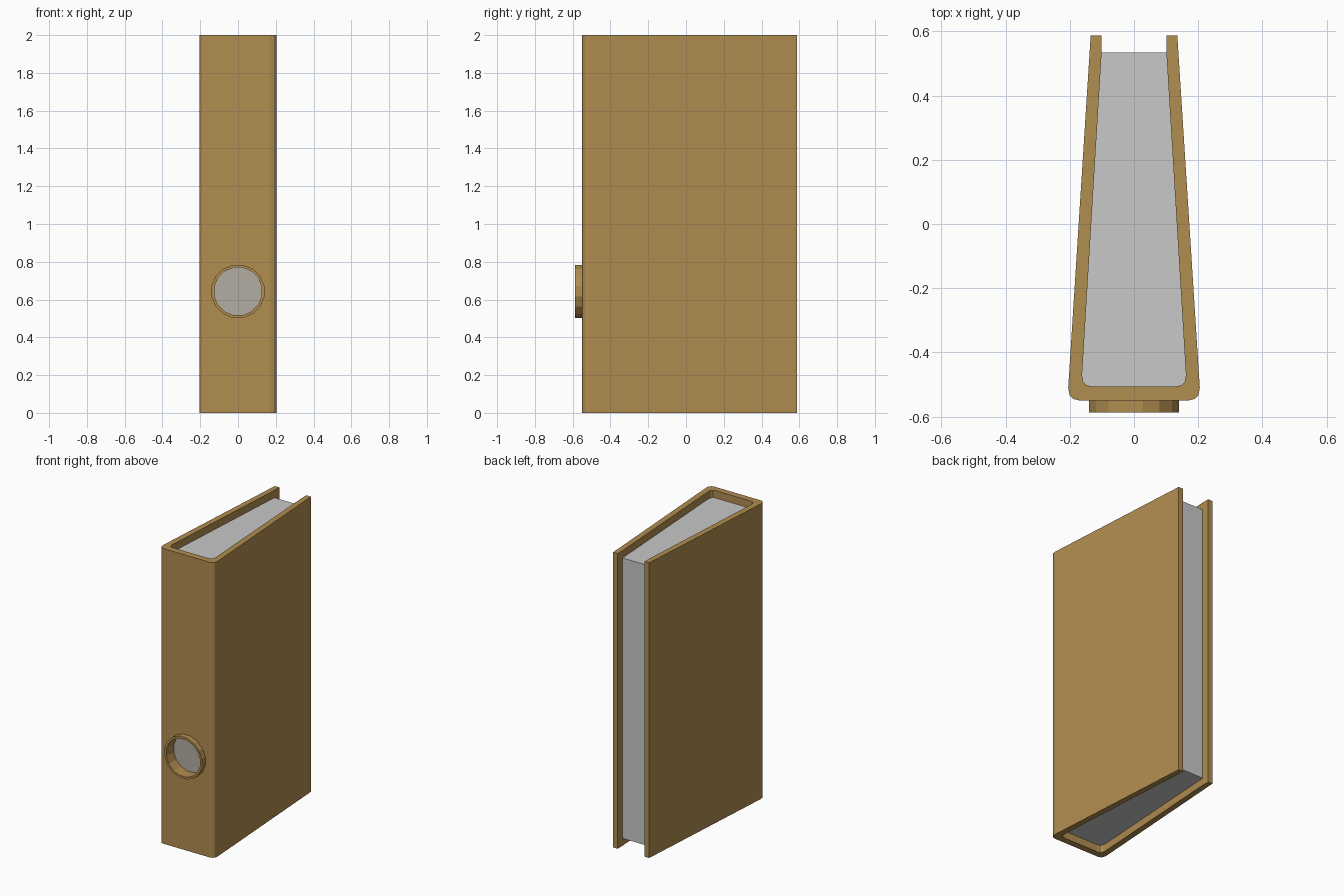
import bpy, bmesh, math

if "Cube" in bpy.data.objects:
    bpy.data.objects.remove(bpy.data.objects["Cube"])

def material(name, col):
    m = bpy.data.materials.new(name)
    m.diffuse_color = (*col, 1)
    m.use_nodes = True
    m.node_tree.nodes["Principled BSDF"].inputs["Base Color"].default_value = m.diffuse_color
    return m

TAN = material("tan board", (0.434, 0.266, 0.080))
GREY = material("paper grey", (0.578, 0.578, 0.578))
WARM = material("warm grey", (0.456, 0.420, 0.365))

def add_object(name, bm, mat):
    bmesh.ops.recalc_face_normals(bm, faces=bm.faces[:])
    me = bpy.data.meshes.new(name)
    bm.to_mesh(me)
    bm.free()
    me.materials.append(mat)
    ob = bpy.data.objects.new(name, me)
    bpy.context.collection.objects.link(ob)
    return ob

def prism(name, outline, z0, z1, mat):
    """Extrude an xy outline upwards."""
    bm = bmesh.new()
    face = bm.faces.new([bm.verts.new((x, y, z0)) for x, y in outline])
    top = bmesh.ops.extrude_face_region(bm, geom=[face])["geom"]
    bmesh.ops.translate(bm, vec=(0, 0, z1 - z0),
                        verts=[v for v in top if isinstance(v, bmesh.types.BMVert)])
    return add_object(name, bm, mat)

def mirrored(half):
    """Right half (back to front) plus its mirror image."""
    return half + [(-x, y) for x, y in reversed(half)]

SIDES, CZ = 16, 0.643

def circle(r):
    return [(r * math.cos((i + 0.5) * 2 * math.pi / SIDES),
             CZ + r * math.sin((i + 0.5) * 2 * math.pi / SIDES)) for i in range(SIDES)]

def tube(name, r_out, r_in, y0, y1, mat):
    """Ring along y; r_in = 0 gives a solid disc."""
    bm = bmesh.new()
    def loop(r, y):
        return [bm.verts.new((x, y, z)) for x, z in circle(r)]
    loops = [loop(r_out, y0), loop(r_out, y1)]
    if r_in:
        loops += [loop(r_in, y1), loop(r_in, y0)]
        pairs = [(0, 1), (1, 2), (2, 3), (3, 0)]
    else:
        pairs = [(0, 1)]
        bm.faces.new(loops[0])
        bm.faces.new(loops[1])
    for a, b in pairs:
        for i in range(SIDES):
            j = (i + 1) % SIDES
            bm.faces.new((loops[a][i], loops[a][j], loops[b][j], loops[b][i]))
    return add_object(name, bm, mat)

# Cover: tapered U profile with rounded spine corners
outer = [(0.135, 0.587), (0.205, -0.51), (0.201, -0.533), (0.19, -0.545), (0.17, -0.55)]
inner = [(0.101, 0.587), (0.101, 0.535), (0.162, -0.472), (0.158, -0.492),
         (0.149, -0.502), (0.13, -0.506)]
cover = prism("cover", mirrored(outer) + mirrored(inner)[::-1], 0, 2, TAN)

# Round finger hole through the spine
cutter = tube("hole_cutter", 0.128, 0, -0.7, -0.4, TAN)
cutter.hide_render = True
cutter.hide_viewport = True
hole = cover.modifiers.new("finger hole", "BOOLEAN")
hole.operation = "DIFFERENCE"
hole.solver = "EXACT"
hole.object = cutter

# Raised ring around the hole
tube("spine_ring", 0.143, 0.128, -0.587, -0.549, TAN)

# Page block set in from the cover edges
prism("pages", mirrored(inner[1:]), 0.05, 1.95, GREY)

# Disc seen at the bottom of the hole
tube("hole_disc", 0.1275, 0, -0.509, -0.505, WARM)
